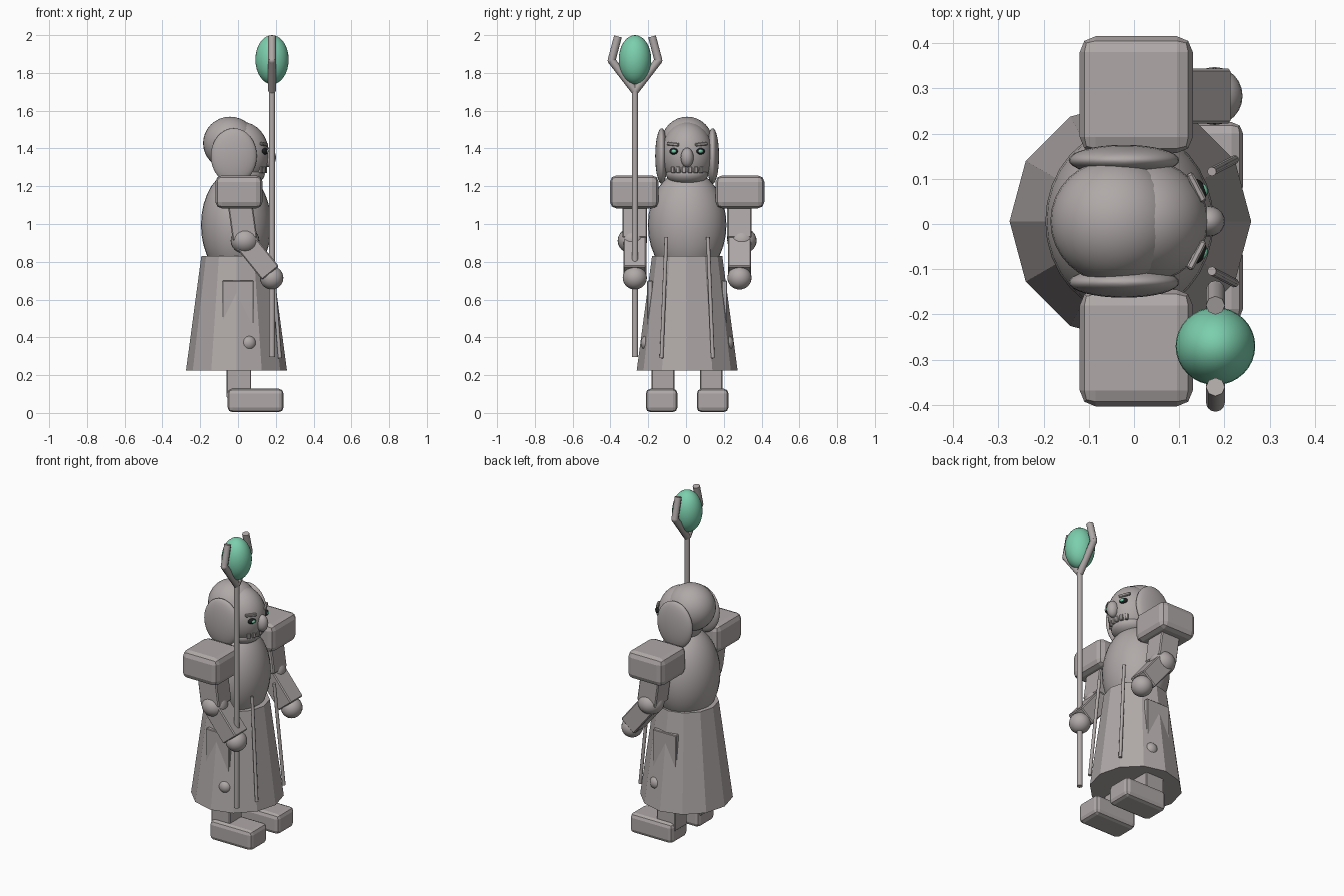
import bpy, math
from mathutils import Vector

if "Cube" in bpy.data.objects:
    bpy.data.objects.remove(bpy.data.objects["Cube"])

Y0 = 0.006          # body centre line


def mat(name, rgb):
    m = bpy.data.materials.new(name)
    m.diffuse_color = (*rgb, 1)
    m.use_nodes = True
    m.node_tree.nodes["Principled BSDF"].inputs["Base Color"].default_value = m.diffuse_color
    return m


STONE = mat("warm_grey", (0.43, 0.395, 0.39))
GREEN = mat("jade_green", (0.20, 0.62, 0.42))
BLACK = mat("near_black", (0.012, 0.014, 0.014))


def finish(name, m, angle=None):
    o = bpy.context.object
    o.name = name
    o.data.materials.append(m)
    if angle:
        bpy.ops.object.shade_smooth_by_angle(angle=math.radians(angle))
    return o


def ball(name, loc, r, m=STONE, seg=32, rot=(0, 0, 0)):
    bpy.ops.mesh.primitive_uv_sphere_add(segments=seg, ring_count=seg // 2, location=loc, rotation=rot)
    bpy.context.object.scale = r
    bpy.ops.object.transform_apply(location=False, rotation=False, scale=True)
    return finish(name, m, 60)


def box(name, loc, size, bevel=0.0, rot=(0, 0, 0), seg=2):
    bpy.ops.mesh.primitive_cube_add(size=1, location=loc, rotation=rot)
    o = bpy.context.object
    o.scale = size
    bpy.ops.object.transform_apply(location=False, rotation=False, scale=True)
    if bevel:
        b = o.modifiers.new("bevel", 'BEVEL')
        b.width, b.segments = bevel, seg
    return finish(name, STONE)


def rod(name, a, b, r, sides=10):
    a, b = Vector(a), Vector(b)
    d = b - a
    bpy.ops.mesh.primitive_cylinder_add(vertices=sides, radius=r, depth=d.length, location=(a + b) / 2,
                                        rotation=d.to_track_quat('Z', 'Y').to_euler())
    return finish(name, STONE, 50)


def limb(name, a, b, thick, wide, bevel):
    # square bar between two points in a plane of constant y
    a, b = Vector(a), Vector(b)
    d = b - a
    return box(name, (a + b) / 2, (thick, wide, d.length), bevel, (0, math.atan2(d.x, d.z), 0), 1)


# robe skirt and torso
bpy.ops.mesh.primitive_cone_add(vertices=12, radius1=0.267, radius2=0.186, depth=0.605,
                                location=(-0.008, Y0, 0.5275), rotation=(0, 0, 0))
finish("robe_skirt", STONE)
ball("torso", (-0.01, Y0, 0.995), (0.186, 0.208, 0.29))

# head: face, jaw, hair, nose
ball("face", (0.022, Y0, 1.37), (0.142, 0.137, 0.17))
ball("hair_back", (-0.042, Y0, 1.428), (0.143, 0.138, 0.14))
ball("jaw", (0.03, Y0, 1.265), (0.112, 0.112, 0.062))
ball("nose", (0.165, Y0, 1.352), (0.036, 0.034, 0.052), seg=20)

# teeth follow the curve of the mouth
for i in range(6):
    a = (i - 2.5) * 0.26
    box("tooth", (0.025 + 0.118 * math.cos(a), Y0 + 0.118 * math.sin(a), 1.287),
        (0.022, 0.02, 0.036), 0.003, (0, 0, a), 1)

for s, side in ((-1, "right"), (1, "left")):
    def at(x, y, z):
        return (x, Y0 + s * y, z)

    # face details
    ball(side + "_side_hair", at(-0.022, 0.135, 1.36), (0.122, 0.034, 0.147))
    ball(side + "_eye", at(0.143, 0.071, 1.385), (0.015, 0.025, 0.017), BLACK, 20, (0, 0, s * 0.5))
    ball(side + "_iris", at(0.152, 0.071, 1.385), (0.010, 0.015, 0.010), GREEN, 16, (0, 0, s * 0.5))
    box(side + "_brow", at(0.138, 0.075, 1.423), (0.016, 0.07, 0.018), 0.004, (s * 0.1, 0, s * 0.48), 1)

    # arm
    box(side + "_shoulder", at(0.005, 0.28, 1.17), (0.25, 0.258, 0.175), 0.035)
    limb(side + "_upper_arm", at(0.005, 0.277, 1.15), at(0.037, 0.277, 0.92), 0.13, 0.13, 0.006)
    ball(side + "_elbow", at(0.037, 0.29, 0.912), (0.076, 0.078, 0.07), seg=24)
    limb(side + "_forearm", at(0.035, 0.277, 0.91), at(0.172, 0.277, 0.74), 0.115, 0.122, 0.006)
    ball(side + "_hand", at(0.178, 0.277, 0.715), (0.062, 0.064, 0.062), seg=24)

    # leg
    box(side + "_leg", at(0.005, 0.128, 0.25), (0.13, 0.12, 0.34), 0.005, seg=1)
    box(side + "_foot", at(0.093, 0.135, 0.066), (0.296, 0.168, 0.124), 0.025)

    # robe trim: cord, pocket flap and button
    rod(side + "_cord", at(0.172, 0.11, 0.93), at(0.222, 0.136, 0.29), 0.010)
    box(side + "_pocket", at(0.0, 0.197, 0.55), (0.165, 0.03, 0.30), 0.004, seg=1)
    ball(side + "_button", at(0.055, 0.212, 0.37), (0.04, 0.034, 0.04), seg=20)

# staff with forked tip holding an orb
SX, SY = 0.18, -0.27
rod("staff_shaft", (SX, SY, 0.295), (SX, SY, 1.72), 0.017)
for s in (-1, 1):
    elbow = (SX, SY + s * 0.124, 1.866)
    rod("fork_lower", (SX, SY, 1.705), elbow, 0.021, 8)
    ball("fork_joint", elbow, (0.021, 0.021, 0.021), seg=12)
    rod("fork_upper", elbow, (SX, SY + s * 0.09, 1.993), 0.021, 8)
ball("orb", (SX, SY, 1.87), (0.088, 0.086, 0.13), GREEN)
